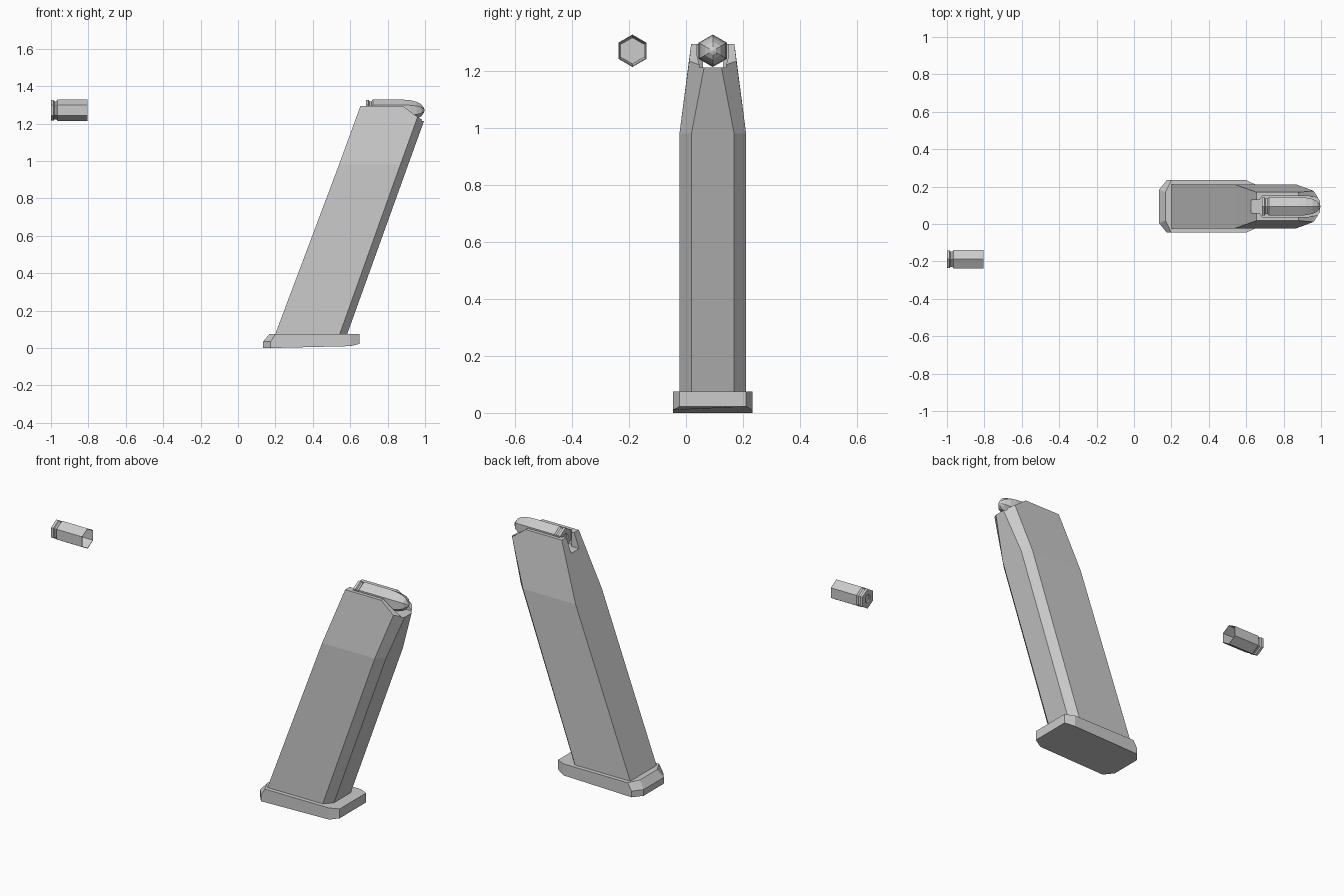
import bpy, bmesh, math

if "Cube" in bpy.data.objects:
    bpy.data.objects.remove(bpy.data.objects["Cube"])

CY = 0.094  # centre plane of the magazine


def make_material(name, rgb):
    m = bpy.data.materials.new(name)
    m.diffuse_color = (*rgb, 1)
    m.use_nodes = True
    m.node_tree.nodes["Principled BSDF"].inputs["Base Color"].default_value = m.diffuse_color
    return m


grey = make_material("plain grey", (0.6, 0.6, 0.6))


def loft(name, rings, cap_start=True, cap_end=True):
    """Skin a list of equal length vertex rings into one object."""
    bm = bmesh.new()
    loops = [[bm.verts.new(p) for p in ring] for ring in rings]
    n = len(loops[0])
    for a, b in zip(loops, loops[1:]):
        for i in range(n):
            j = (i + 1) % n
            bm.faces.new((a[i], a[j], b[j], b[i]))
    if cap_start:
        bm.faces.new(loops[0][::-1])
    if cap_end:
        bm.faces.new(loops[-1])
    bmesh.ops.recalc_face_normals(bm, faces=bm.faces)
    me = bpy.data.meshes.new(name)
    bm.to_mesh(me)
    bm.free()
    me.materials.append(grey)
    ob = bpy.data.objects.new(name, me)
    bpy.context.collection.objects.link(ob)
    return ob


def mirrored(half):
    """Mirror (x, half width, z) points across the centre plane into a ring."""
    return ([(x, CY - w, z) for x, w, z in half]
            + [(x, CY + w, z) for x, w, z in reversed(half)])


def hex_rings(x0, cy, cz, profile):
    """Six sided rings along x, pointed up, from (offset, radius) pairs."""
    return [[(x0 + dx,
              cy + r * math.sin(k * math.pi / 3),
              cz + r * math.cos(k * math.pi / 3)) for k in range(6)]
            for dx, r in profile]


# Raked magazine body: wide back, chamfered front, tapered top
body = loft("magazine_body", [
    mirrored([(0.19, 0.117, 0.05), (0.535, 0.117, 0.05), (0.575, 0.075, 0.05)]),
    mirrored([(0.54, 0.117, 0.98), (0.868, 0.117, 0.98), (0.91, 0.075, 0.98)]),
], cap_end=False)
bm = bmesh.new()
bm.from_mesh(body.data)
bm.verts.ensure_lookup_table()
mid = [v for v in bm.verts if v.co.z > 0.9]
mid.sort(key=lambda v: (v.co.y > CY, v.co.x))
for s, (back, side, front) in ((-1, mid[:3]), (1, mid[3:])):
    tb, ts, tc, tf = [bm.verts.new((x, CY + s * w, z)) for x, w, z in
                      [(0.655, 0.076, 1.295), (0.88, 0.076, 1.295),
                       (0.96, 0.083, 1.235), (0.995, 0.03, 1.215)]]
    bm.faces.new((back, side, tc, ts, tb))
    bm.faces.new((side, front, tf, tc))
    if s < 0:
        left = (back, front, tb, ts, tc, tf)
    else:
        lb, lf, ltb, lts, ltc, ltf = left
        bm.faces.new((lb, ltb, tb, back))
        bm.faces.new((lf, front, tf, ltf))
        bm.faces.new((ltb, lts, ts, tb))
        bm.faces.new((lts, ltc, tc, ts))
        bm.faces.new((ltc, ltf, tf, tc))
bmesh.ops.recalc_face_normals(bm, faces=bm.faces)
bm.to_mesh(body.data)
bm.free()

# Feed opening with a narrow notch at the back
plan = [(0.60, 0.035), (0.672, 0.035), (0.685, 0.056), (0.93, 0.056), (1.05, 0.035)]
cutter = loft("feed_opening_cutter", [mirrored([(x, w, z) for x, w in plan])
                                      for z in (1.213, 1.4)])
cutter.hide_render = True
cutter.hide_viewport = True
cut = body.modifiers.new("feed opening", 'BOOLEAN')
cut.operation = 'DIFFERENCE'
cut.solver = 'EXACT'
cut.object = cutter

# Base plate with chamfered corners, sloped back and rising underside
loft("base_plate", [
    mirrored([(0.135, 0.09, 0.0), (0.175, 0.14, 0.0), (0.60, 0.14, 0.01), (0.65, 0.117, 0.022)]),
    mirrored([(0.135, 0.09, 0.035), (0.175, 0.14, 0.035), (0.60, 0.14, 0.05), (0.65, 0.117, 0.05)]),
    mirrored([(0.168, 0.075, 0.075), (0.20, 0.14, 0.075), (0.60, 0.14, 0.075), (0.65, 0.117, 0.075)]),
])

# Case profile: primer recess, rim, extraction groove, wall
case = [(0.006, 0.022), (0, 0.024), (0, 0.055), (0.014, 0.055),
        (0.018, 0.048), (0.028, 0.048), (0.036, 0.057), (0.195, 0.057)]

# Loaded round with a rounded nose
nose = [(0.235, 0.054), (0.27, 0.046), (0.295, 0.032), (0.308, 0.014), (0.312, 0.002)]
loft("loaded_round", hex_rings(0.685, CY, 1.271, case + nose))

# Empty case, open at the mouth
loft("empty_case", hex_rings(-1.0, -0.188, 1.271,
                             case + [(0.195, 0.054), (0.03, 0.046)]))
